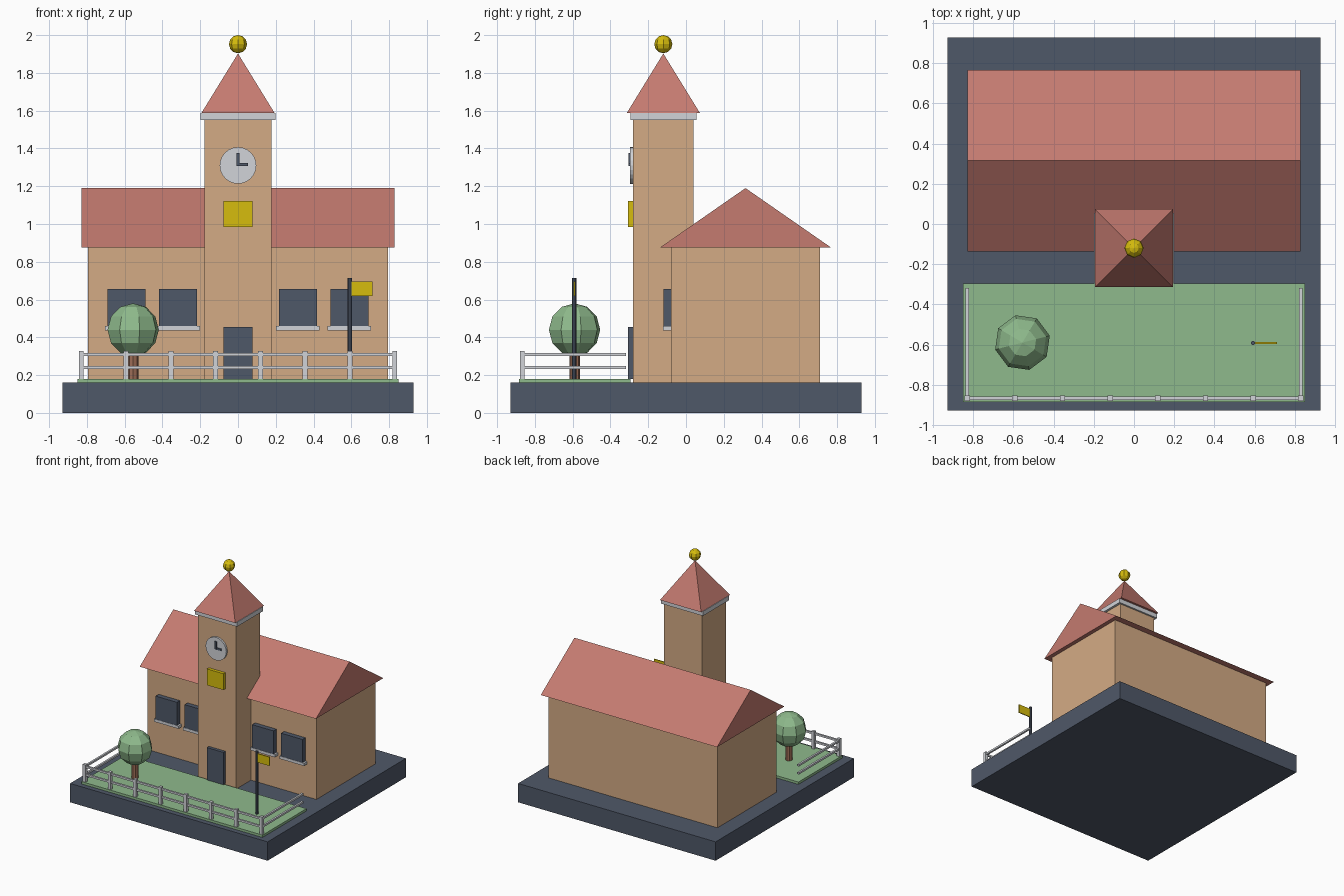
import bpy
import bmesh
from math import pi
from mathutils import Matrix, Vector

cube = bpy.data.objects.get("Cube")
if cube:
    bpy.data.objects.remove(cube, do_unlink=True)


def material(name, srgb):
    color = [((c + 0.055) / 1.055) ** 2.4 for c in srgb] + [1]
    mat = bpy.data.materials.new(name)
    mat.use_nodes = True
    mat.diffuse_color = color
    mat.node_tree.nodes["Principled BSDF"].inputs["Base Color"].default_value = color
    return mat


TAN = material("tan wall", (0.83, 0.67, 0.52))
RED = material("red roof", (0.77, 0.48, 0.44))
SLATE = material("dark slate", (0.31, 0.345, 0.41))
GREEN = material("leaf green", (0.56, 0.73, 0.55))
PALE = material("pale grey", (0.82, 0.83, 0.85))
GOLD = material("gold", (0.84, 0.74, 0.05))
BROWN = material("trunk brown", (0.62, 0.43, 0.34))


def finish(name, bm, mat):
    bmesh.ops.recalc_face_normals(bm, faces=bm.faces)
    mesh = bpy.data.meshes.new(name)
    bm.to_mesh(mesh)
    bm.free()
    mesh.materials.append(mat)
    obj = bpy.data.objects.new(name, mesh)
    bpy.context.collection.objects.link(obj)
    return obj


def box(name, mat, x, y, z):
    """Box from (min, max) pairs."""
    bm = bmesh.new()
    size = [b - a for a, b in (x, y, z)]
    mid = Vector([(a + b) / 2 for a, b in (x, y, z)])
    bmesh.ops.create_cube(bm, size=1, matrix=Matrix.Translation(mid) @ Matrix.Diagonal((*size, 1)))
    return finish(name, bm, mat)


def cone(name, mat, center, r1, r2, depth, sides, rot=Matrix()):
    bm = bmesh.new()
    bmesh.ops.create_cone(bm, cap_ends=True, segments=sides, radius1=r1, radius2=r2,
                          depth=depth, matrix=Matrix.Translation(center) @ rot)
    return finish(name, bm, mat)


def ball(name, mat, center, radius, segments, rings, turn=0):
    bm = bmesh.new()
    bmesh.ops.create_uvsphere(bm, u_segments=segments, v_segments=rings, radius=radius,
                              matrix=Matrix.Translation(center) @ Matrix.Rotation(turn, 4, "Z"))
    return finish(name, bm, mat)


# Ground
box("base", SLATE, (-0.928, 0.928), (-0.928, 0.928), (0, 0.16))
box("lawn", GREEN, (-0.85, 0.85), (-0.885, -0.295), (0.16, 0.18))

# Main hall with gabled roof
box("hall", TAN, (-0.793, 0.793), (-0.08, 0.71), (0.16, 0.878))
bm = bmesh.new()
gable = [bm.verts.new((-0.828, y, z)) for y, z in ((-0.137, 0.876), (0.767, 0.876), (0.315, 1.19))]
face = bm.faces.new(gable)
ext = bmesh.ops.extrude_face_region(bm, geom=[face])["geom"]
bmesh.ops.translate(bm, vec=(1.656, 0, 0), verts=[v for v in ext if isinstance(v, bmesh.types.BMVert)])
if not face.is_valid or len(bm.faces) < 5:
    bm.faces.new(gable)
finish("hall_roof", bm, RED)

# Tower
TY = -0.12
box("tower", TAN, (-0.178, 0.178), (TY - 0.16, TY + 0.16), (0.16, 1.552))
box("tower_cornice", PALE, (-0.198, 0.198), (TY - 0.175, TY + 0.175), (1.55, 1.588))
cone("tower_spire", RED, (0, TY, 1.745), 0.274, 0, 0.315, 4, Matrix.Rotation(pi / 4, 4, "Z"))
ball("finial", GOLD, (0, TY, 1.952), 0.048, 8, 6)

# Tower front details
cone("clock_face", PALE, (0, -0.287, 1.31), 0.097, 0.097, 0.018, 24, Matrix.Rotation(pi / 2, 4, "X"))
box("minute_hand", SLATE, (-0.009, 0.009), (-0.305, -0.295), (1.31, 1.375))
box("hour_hand", SLATE, (-0.009, 0.053), (-0.304, -0.295), (1.308, 1.324))
box("sign_plate", GOLD, (-0.077, 0.077), (-0.307, -0.28), (0.985, 1.123))
box("door", SLATE, (-0.078, 0.078), (-0.307, -0.28), (0.18, 0.455))

# Windows and sills
for i, x in enumerate((-0.59, -0.317, 0.317, 0.59)):
    box(f"window_{i + 1}", SLATE, (x - 0.1, x + 0.1), (-0.12, -0.08), (0.455, 0.657))
    box(f"window_sill_{i + 1}", PALE, (x - 0.115, x + 0.115), (-0.122, -0.08), (0.437, 0.46))

# Tree
cone("tree_trunk", BROWN, (-0.555, -0.59, 0.27), 0.028, 0.028, 0.2, 8)
ball("tree_crown", GREEN, (-0.555, -0.59, 0.44), 0.14, 8, 6, 0.25)

# Flag
cone("flag_pole", SLATE, (0.592, -0.592, 0.447), 0.011, 0.011, 0.536, 8)
box("flag", GOLD, (0.6, 0.712), (-0.596, -0.588), (0.62, 0.695))

# Fence
FY, FX = -0.867, 0.83
for i in range(8):
    x = -FX + i * 2 * FX / 7
    box(f"fence_post_{i + 1}", PALE, (x - 0.013, x + 0.013), (FY - 0.013, FY + 0.013), (0.18, 0.328))
for level, z in (("lower", 0.24), ("upper", 0.308)):
    span = (z - 0.008, z + 0.008)
    box(f"front_rail_{level}", PALE, (-FX, FX), (FY - 0.008, FY + 0.008), span)
    for side, x in (("left", FX), ("right", -FX)):
        box(f"{side}_rail_{level}", PALE, (x - 0.008, x + 0.008), (FY, -0.318), span)
